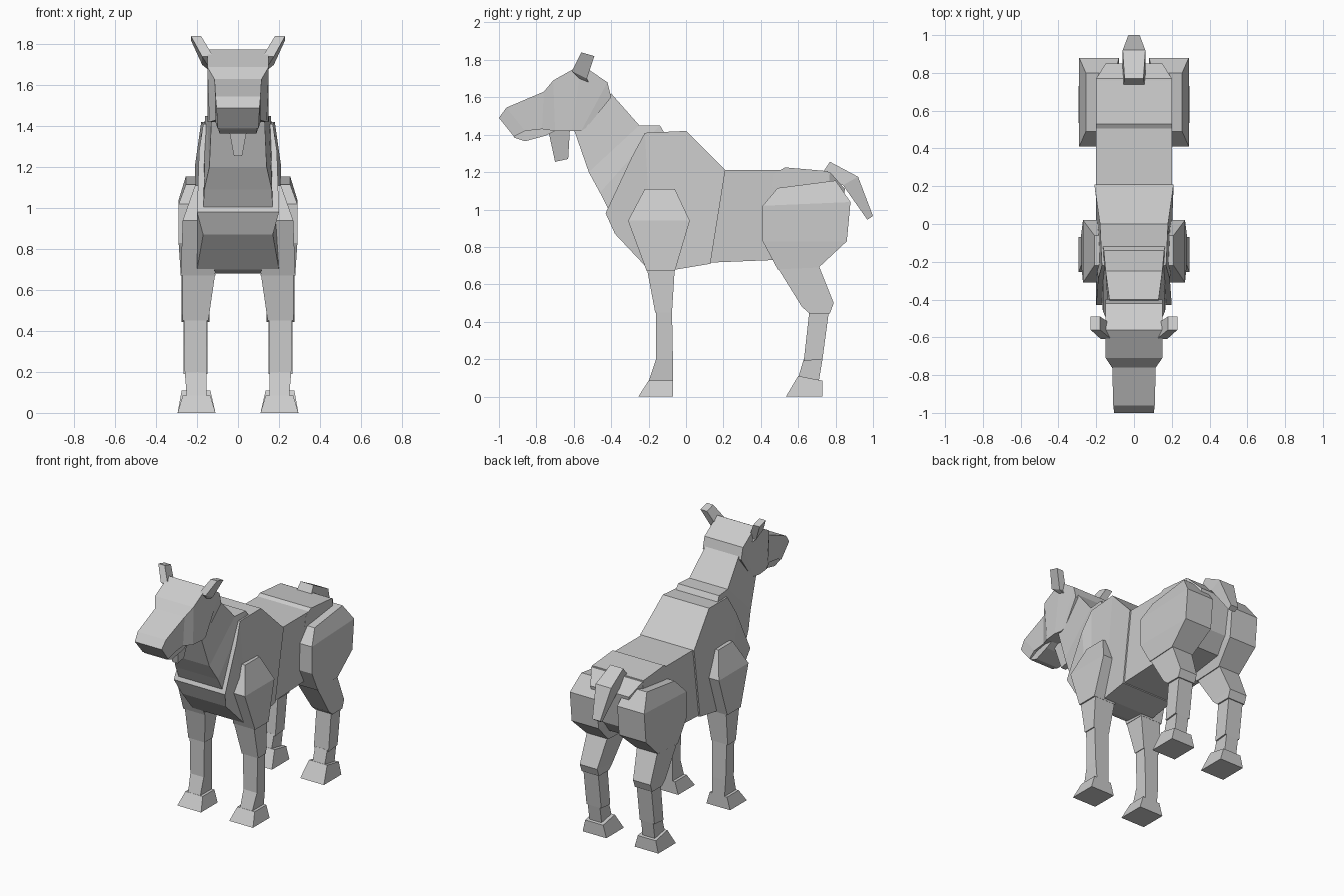
import bpy, bmesh

grey = bpy.data.materials.new("plain grey")
grey.diffuse_color = (0.6, 0.6, 0.6, 1)


def loft(name, stations, mirror=False):
    """Skin boxes between stations: (y, z) of edge a, (y, z) of edge b,
    x range of edge a, and optionally a different x range of edge b."""
    bm = bmesh.new()
    rings = []
    for s in stations:
        ya, za, yb, zb, x0, x1 = s[:6]
        u0, u1 = s[6:] if len(s) == 8 else (x0, x1)
        rings.append([bm.verts.new(p) for p in
                      ((x0, ya, za), (x1, ya, za), (u1, yb, zb), (u0, yb, zb))])
    for a, b in zip(rings, rings[1:]):
        for i in range(4):
            j = (i + 1) % 4
            bm.faces.new((a[i], a[j], b[j], b[i]))
    bm.faces.new(rings[0][::-1])
    bm.faces.new(rings[-1])
    bmesh.ops.recalc_face_normals(bm, faces=bm.faces)
    me = bpy.data.meshes.new(name)
    bm.to_mesh(me)
    bm.free()
    me.materials.append(grey)
    ob = bpy.data.objects.new(name, me)
    bpy.context.collection.objects.link(ob)
    if mirror:
        ob.modifiers.new("mirror", "MIRROR")
    return ob


def centred(name, stations):
    """Loft symmetric about x = 0: ya, za, yb, zb, half width a, half width b."""
    return loft(name, [(*s[:4], -s[4], s[4], -s[5], s[5]) for s in stations])


# torso
centred("chest", [
    (-0.38, 0.87, -0.43, 0.98, 0.17, 0.20),
    (-0.22, 0.70, -0.29, 1.28, 0.20, 0.19),
    (-0.18, 0.69, -0.22, 1.41, 0.20, 0.17),
    (-0.05, 0.68, 0.00, 1.42, 0.20, 0.18),
    (0.13, 0.71, 0.21, 1.21, 0.20, 0.21)])
centred("hind_body", [
    (0.10, 0.715, 0.18, 1.21, 0.19, 0.20),
    (0.47, 0.73, 0.52, 1.21, 0.19, 0.20),
    (0.72, 0.76, 0.77, 1.20, 0.17, 0.20),
    (0.81, 0.86, 0.85, 1.11, 0.13, 0.15)])
centred("rump_plate", [
    (0.46, 1.12, 0.47, 1.19, 0.20, 0.20),
    (0.52, 1.12, 0.53, 1.225, 0.20, 0.20),
    (0.77, 1.14, 0.76, 1.205, 0.20, 0.20)])
centred("tail", [
    (0.72, 1.18, 0.77, 1.255, 0.06, 0.05),
    (0.84, 1.13, 0.92, 1.175, 0.06, 0.06),
    (0.97, 0.945, 1.00, 0.965, 0.025, 0.03)])

# neck, head and beard
centred("neck", [
    (-0.41, 0.99, -0.11, 1.40, 0.17, 0.165),
    (-0.46, 1.09, -0.14, 1.45, 0.165, 0.16),
    (-0.52, 1.20, -0.25, 1.45, 0.14, 0.15),
    (-0.60, 1.43, -0.40, 1.62, 0.13, 0.13)])
centred("head", [
    (-0.53, 1.44, -0.40, 1.60, 0.13, 0.15),
    (-0.56, 1.42, -0.42, 1.68, 0.14, 0.15),
    (-0.61, 1.42, -0.56, 1.775, 0.15, 0.15),
    (-0.70, 1.42, -0.71, 1.69, 0.14, 0.15),
    (-0.77, 1.43, -0.76, 1.63, 0.11, 0.115),
    (-0.86, 1.42, -0.96, 1.545, 0.11, 0.11),
    (-0.92, 1.39, -1.00, 1.49, 0.10, 0.105)])
centred("lower_jaw", [
    (-0.70, 1.42, -0.68, 1.46, 0.10, 0.10),
    (-0.75, 1.395, -0.75, 1.46, 0.10, 0.10),
    (-0.86, 1.365, -0.88, 1.44, 0.09, 0.09),
    (-0.92, 1.385, -0.91, 1.42, 0.09, 0.09)])
centred("beard", [
    (-0.74, 1.44, -0.62, 1.44, 0.055, 0.055),
    (-0.70, 1.255, -0.63, 1.27, 0.02, 0.02)])

# ears
ear = loft("ear", [
    (-0.57, 1.70, -0.52, 1.68, 0.09, 0.15),
    (-0.61, 1.74, -0.53, 1.70, 0.12, 0.175),
    (-0.56, 1.84, -0.49, 1.82, 0.18, 0.23)], True)

# front legs
loft("shoulder", [
    (-0.22, 1.11, -0.06, 1.11, 0.16, 0.21),
    (-0.31, 0.94, 0.02, 0.94, 0.15, 0.27),
    (-0.21, 0.67, -0.06, 0.67, 0.11, 0.28)], True)
loft("front_forearm", [
    (-0.21, 0.69, -0.06, 0.69, 0.11, 0.27),
    (-0.165, 0.45, -0.075, 0.45, 0.145, 0.272)], True)
loft("front_shin", [
    (-0.16, 0.46, -0.075, 0.46, 0.15, 0.265),
    (-0.16, 0.20, -0.07, 0.20, 0.155, 0.26),
    (-0.20, 0.08, -0.07, 0.08, 0.155, 0.25)], True)
loft("front_hoof", [
    (-0.20, 0.085, -0.07, 0.085, 0.135, 0.27),
    (-0.255, 0.0, -0.07, 0.0, 0.11, 0.295)], True)

# hind legs
loft("thigh", [
    (0.49, 1.115, 0.80, 1.155, 0.10, 0.255),
    (0.41, 1.02, 0.88, 1.04, 0.08, 0.29),
    (0.41, 0.83, 0.86, 0.83, 0.08, 0.29),
    (0.49, 0.68, 0.71, 0.69, 0.11, 0.28)], True)
loft("hind_knee", [
    (0.49, 0.69, 0.71, 0.70, 0.115, 0.275),
    (0.62, 0.48, 0.79, 0.50, 0.14, 0.275),
    (0.66, 0.445, 0.77, 0.445, 0.14, 0.275)], True)
loft("hind_shin", [
    (0.66, 0.46, 0.765, 0.46, 0.15, 0.265),
    (0.63, 0.19, 0.73, 0.20, 0.15, 0.265)], True)
loft("hind_pastern", [
    (0.63, 0.20, 0.73, 0.20, 0.16, 0.255),
    (0.60, 0.10, 0.71, 0.08, 0.16, 0.255)], True)
loft("hind_hoof", [
    (0.60, 0.11, 0.73, 0.085, 0.135, 0.275),
    (0.535, 0.0, 0.73, 0.0, 0.11, 0.295)], True)
